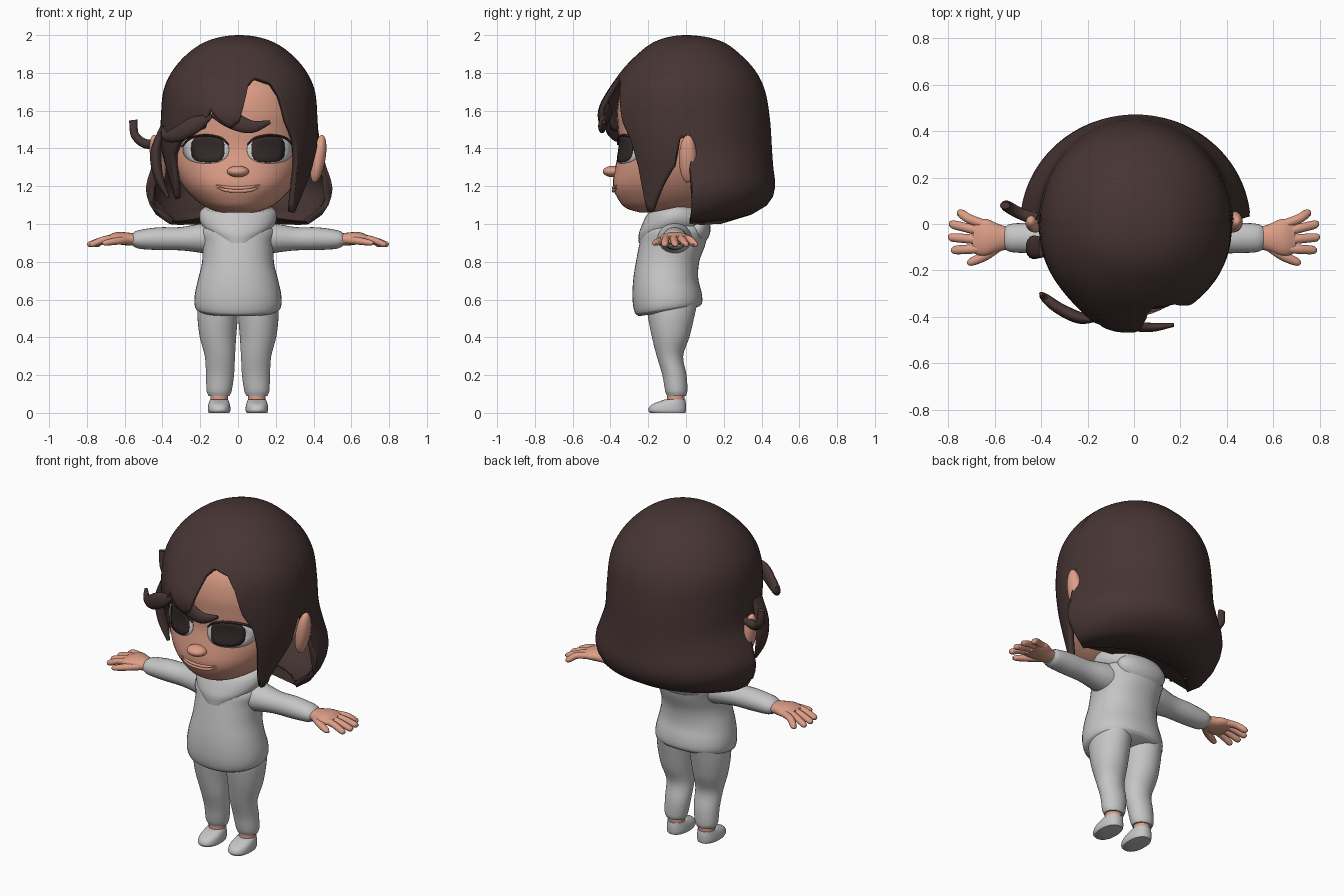
import bpy, bmesh, math
from mathutils import Vector

if "Cube" in bpy.data.objects:
    bpy.data.objects.remove(bpy.data.objects["Cube"])


def mat(name, *rgb):
    m = bpy.data.materials.new(name)
    m.diffuse_color = (*rgb, 1)
    m.use_nodes = True
    m.node_tree.nodes["Principled BSDF"].inputs["Base Color"].default_value = m.diffuse_color
    return m


HAIR = mat("dark brown hair", .062, .036, .034)
SKIN = mat("warm skin", .72, .34, .24)
CLOTH = mat("light grey cloth", .56, .56, .56)
IRIS = mat("dark eye", .034, .022, .022)
WHITE = mat("eye white", .66, .66, .66)


def interp(rows, v):
    """Smooth lookup in rows of (key, values...) sorted by key."""
    n = len(rows)
    v = min(max(v, rows[0][0]), rows[-1][0])
    i = max(k for k in range(n - 1) if rows[k][0] <= v)
    a, b = rows[i], rows[i + 1]
    p, q = rows[max(i - 1, 0)], rows[min(i + 2, n - 1)]
    h = b[0] - a[0]
    t = (v - a[0]) / h
    out = []
    for c in range(1, len(a)):
        m0 = (b[c] - p[c]) / (b[0] - p[0]) * h
        m1 = (q[c] - a[c]) / (q[0] - a[0]) * h
        out.append((2*t**3 - 3*t*t + 1) * a[c] + (t**3 - 2*t*t + t) * m0
                   + (3*t*t - 2*t**3) * b[c] + (t**3 - t*t) * m1)
    return out


def skin_rings(name, rings, material, caps=True, angle=60, closed=True):
    """Join rings of points into a smooth object."""
    bm = bmesh.new()
    vs = [[bm.verts.new(p) for p in r] for r in rings]
    n = len(vs[0])
    for r, s in zip(vs, vs[1:]):
        for j in range(n if closed else n - 1):
            k = (j + 1) % n
            bm.faces.new((r[j], s[j], s[k], r[k]))
    if caps:
        bm.faces.new(vs[0])
        bm.faces.new(vs[-1])
    bmesh.ops.remove_doubles(bm, verts=bm.verts, dist=1e-5)
    if caps:
        bmesh.ops.recalc_face_normals(bm, faces=bm.faces)
    return finish(name, bm, material, angle)


def finish(name, bm, material, angle=60):
    me = bpy.data.meshes.new(name)
    bm.to_mesh(me)
    bm.free()
    me.materials.append(material)
    ob = bpy.data.objects.new(name, me)
    bpy.context.collection.objects.link(ob)
    bpy.ops.object.select_all(action='DESELECT')
    ob.select_set(True)
    bpy.context.view_layer.objects.active = ob
    bpy.ops.object.shade_smooth_by_angle(angle=math.radians(angle))
    return ob


def sgnpow(v, e):
    return math.copysign(abs(v) ** e, v)


def loft(name, rows, material, cx=0, p=2.0, tilt=None, n=40, sub=4):
    """Stack of superellipses; rows are (z, x centre, half width, y front, y back)."""
    zs = [a[0] + (b[0] - a[0]) * k / sub for a, b in zip(rows, rows[1:]) for k in range(sub)]
    rings = []
    for z in zs + [rows[-1][0]]:
        x0, hw, yf, yb = interp(rows, z)
        ring = []
        for j in range(n):
            t = 2 * math.pi * j / n
            y = (yf + yb) / 2 + (yb - yf) / 2 * sgnpow(math.sin(t), 2 / p)
            ring.append((cx * x0 + hw * sgnpow(math.cos(t), 2 / p), y, z + (tilt(y, z) if tilt else 0)))
        rings.append(ring)
    return skin_rings(name, rings, material)


def tube(name, pts, radii, material, hint=(0, 0, 1), sx=1, n=14, sub=5):
    """Tapered tube; radii are (sideways, along hint) for each point."""
    rows = [(i, sx * p[0], p[1], p[2], *r) for i, (p, r) in enumerate(zip(pts, radii))]
    rings = []
    for i in range((len(pts) - 1) * sub + 1):
        v = i / sub
        c = interp(rows, v)
        d = Vector(interp(rows, v + .05)[:3]) - Vector(interp(rows, v - .05)[:3])
        s = d.cross(Vector(hint)).normalized()
        u = s.cross(d).normalized()
        rings.append([Vector(c[:3]) + s * c[3] * math.cos(2 * math.pi * j / n)
                      + u * c[4] * math.sin(2 * math.pi * j / n) for j in range(n)])
    return skin_rings(name, rings, material)


def ball(name, loc, size, material, rot_y=0):
    bm = bmesh.new()
    bmesh.ops.create_uvsphere(bm, u_segments=24, v_segments=16, radius=1)
    ob = finish(name, bm, material)
    ob.location, ob.scale, ob.rotation_euler = loc, size, (0, rot_y, 0)
    return ob


# Head and neck
head = [(1.06, 0, .09, -.24, 0), (1.08, 0, .15, -.31, .1), (1.12, 0, .215, -.352, .2),
        (1.2, 0, .29, -.387, .28), (1.3, 0, .345, -.375, .33), (1.4, 0, .365, -.355, .36),
        (1.5, 0, .37, -.36, .38), (1.6, 0, .37, -.365, .39), (1.72, 0, .34, -.335, .35),
        (1.82, 0, .26, -.25, .27), (1.88, 0, .15, -.15, .16)]
loft("head", head, SKIN, p=2.2)
loft("neck", [(.98, 0, .1, -.17, .02), (1.12, 0, .1, -.17, .04)], SKIN)


def face_y(x, z):
    _, hw, yf, yb = interp(head, z)
    return (yf + yb) / 2 - (yb - yf) / 2 * (1 - abs(x / hw) ** 2.2) ** (1 / 2.2)


# Nose and gently smiling lips
ball("nose", (0, -.388, 1.278), (.058, .052, .03), SKIN)
for nm, dz, r in (("upper_lip", .007, .008), ("lower_lip", -.008, .009)):
    lip = [(x, face_y(x, z) - .001, z + dz) for x, z in
           ((-.115, 1.2), (-.06, 1.187), (0, 1.183), (.06, 1.187), (.115, 1.2))]
    tube(nm, lip, [(.002, .002), (r, r), (r, r), (r, r), (.002, .002)], SKIN)


def eye_plate(name, cx, cz, hx, hz, p, lift, material):
    """Thin patch laid on the face."""
    rings = []
    for f in (0, .35, .7, 1):
        ring = []
        for j in range(32):
            t = 2 * math.pi * j / 32
            x, z = cx + f * hx * sgnpow(math.cos(t), 2 / p), cz + f * hz * sgnpow(math.sin(t), 2 / p)
            ring.append((x, face_y(x, z) - lift, z))
        rings.append(ring)
    ob = skin_rings(name, rings, material, caps=False)
    ob.modifiers.new("thick", 'SOLIDIFY').thickness = .003


for s in (1, -1):
    eye_plate("eye_white", s * .17, 1.395, .122, .074, 2.4, .004, WHITE)
    eye_plate("iris", s * .16, 1.397, .088, .07, 3.2, .008, IRIS)
    lid = [(x, face_y(x, z) - .004, z) for x, z in ((.05, 1.42), (.09, 1.455), (.17, 1.47), (.25, 1.455), (.295, 1.41))]
    tube("upper_lash", lid, [(.008, .004), (.01, .006), (.01, .006), (.01, .006), (.008, .004)], IRIS, sx=s)
    ball("ear", (s * .425, .01, 1.345), (.038, .047, .128), SKIN, s * .17)

# Hair shell: key is sqrt(2 - z); values are half width, front depth, back depth
front = [(0, 0, 0, 0), (.173, .165, .155, .18), (.316, .275, .255, .285), (.447, .36, .345, .375), (.548, .402, .39, .42),
         (.671, .415, .405, .445), (.775, .41, .39, .455), (.866, .38, .375, .46), (.975, .335, .345, .46)]
back = front[:6] + [(.775, .425, .39, .455), (.837, .46, .38, .462), (.894, .495, .37, .472), (.938, .482, .36, .447),
                    (.97, .45, .35, .37), (.99, .41, .34, .25), (1.005, .35, .3, .15)]
# Lower hairline: (angle from front towards +x, height)
edge = [(-180, 1.0), (-150, 1.0), (-120, .995), (-95, 1.0), (-93, 1.2), (-91, 1.43), (-86, 1.45), (-82, 1.3),
        (-72, 1.13), (-66, 1.2), (-60, 1.36), (-50, 1.43), (-38, 1.47), (-24, 1.5), (-18, 1.61), (-13, 1.56),
        (-5, 1.5), (0, 1.54), (3, 1.65), (6, 1.74), (11, 1.78), (24, 1.75), (30, 1.68), (36, 1.54), (44, 1.44),
        (50, 1.3), (55, 1.06), (60, 1.06), (72, 1.2), (82, 1.3), (85, 1.45), (91, 1.46), (93, 1.2), (95, 1.0),
        (120, .995), (150, 1.0), (180, 1.0)]


def hairline(d):
    for (a, za), (b, zb) in zip(edge, edge[1:]):
        if a <= d <= b:
            return za + (zb - za) * (d - a) / (b - a)


def hair_point(d, q):
    z = 2 - q * q
    k = min(max((abs(d) - 82) / 12, 0), 1)
    a, yf, yb = [u + (w - u) * k for u, w in zip(interp(front, q), interp(back, q))]
    bulge = 1 + .16 * math.exp(-((d + 6) / 26) ** 2 - ((z - 1.58) / .14) ** 2)
    c, s = math.cos(math.radians(d)), math.sin(math.radians(d))
    e = 2 / 2.15 if c > 0 else 1
    return (a * sgnpow(s, e) * bulge + .006, -sgnpow(c, e) * (yf if c > 0 else yb) * bulge, z)


rings = [[hair_point(d, math.sqrt(2 - hairline(d)) * i / 40) for d in range(-180, 180, 2)] for i in range(41)]
shell = skin_rings("hair_shell", rings, HAIR, caps=False)
mod = shell.modifiers.new("thickness", 'SOLIDIFY')
mod.thickness, mod.offset = .03, -1

# Underside of the back hair, closing in to the neck
under = []
for f in (.97, .75, .5, .25):
    ring = []
    for d in range(96, 266, 4):
        w = d if d <= 180 else d - 360
        x, y, z = hair_point(w, math.sqrt(2 - hairline(w)))
        ring.append((x * f, .03 + (y - .03) * f, z + .01 + (1.05 - z) * (1 - f)))
    under.append(ring)
skin_rings("hair_underside", under, HAIR, caps=False, closed=False)

# Loose locks
tube("fringe_tip", [(-.12, -.41, 1.61), (-.03, -.435, 1.55), (.07, -.445, 1.515), (.17, -.435, 1.54)],
     [(.015, .05), (.02, .048), (.02, .035), (.008, .01)], HAIR)
tube("fringe_tail", [(-.14, -.41, 1.57), (-.23, -.405, 1.525), (-.32, -.365, 1.475), (-.38, -.32, 1.465), (-.4, -.3, 1.51)],
     [(.005, .01), (.025, .045), (.025, .04), (.02, .025), (.008, .01)], HAIR)
tube("side_lock", [(-.40, -.1, 1.52), (-.435, -.1, 1.38), (-.42, -.11, 1.25), (-.37, -.13, 1.14)],
     [(.045, .01), (.05, .03), (.04, .025), (.01, .008)], HAIR, hint=(1, 0, 0))
tube("curl", [(-.42, .02, 1.43), (-.49, .045, 1.425), (-.545, .075, 1.47), (-.555, .08, 1.55)],
     [(.025, .03), (.025, .025), (.022, .025), (.022, .015)], HAIR, hint=(0, 1, 0))

# Hoodie
loft("hoodie_body", [(.51, 0, .2, -.25, .07), (.53, 0, .225, -.27, .085), (.6, 0, .23, -.283, .083),
                     (.7, 0, .212, -.28, .065), (.8, 0, .19, -.265, .07), (.9, 0, .19, -.245, .105),
                     (.97, 0, .2, -.225, .11), (1.03, 0, .13, -.19, .07)],
     CLOTH, p=2.2, tilt=lambda y, z: max(0, .75 - z) / .24 * .16 * (y + .26))
loft("hoodie_collar", [(.94, 0, .13, -.25, .11), (.99, 0, .185, -.25, .125), (1.03, 0, .205, -.235, .115),
                       (1.07, 0, .2, -.215, .09), (1.09, 0, .18, -.2, .06)], CLOTH,
     tilt=lambda y, z: -.04 * max(0, (-.05 - y) / .19))
ball("hood", (0, .06, .975), (.16, .07, .085), CLOTH)

for s in (1, -1):
    # Sleeve and hand
    tube("sleeve", [(.06, -.06, .92), (.18, -.06, .925), (.3, -.06, .922), (.42, -.06, .922), (.52, -.06, .918), (.555, -.06, .915)],
         [(.1, .09), (.09, .08), (.068, .062), (.066, .06), (.062, .05), (.05, .036)], CLOTH, sx=s, n=24)
    tube("palm", [(.53, -.06, .915), (.58, -.06, .92), (.64, -.058, .925), (.69, -.055, .918)],
         [(.045, .03), (.058, .034), (.08, .032), (.07, .02)], SKIN, sx=s, n=20)
    for y0, y1, x1 in ((.0, .045, .76), (-.035, -.003, .793), (-.07, -.058, .797), (-.105, -.112, .785)):
        tube("finger", [(.65, y0, .925), (.71, (y0 + y1) / 2, .917), (x1 - .015, y1, .893), (x1, y1, .887)],
             [(.02, .019), (.02, .018), (.018, .016), (.009, .008)], SKIN, sx=s)
    tube("thumb", [(.58, -.09, .915), (.64, -.135, .91), (.7, -.163, .9), (.718, -.166, .897)],
         [(.025, .022), (.022, .02), (.017, .015), (.007, .007)], SKIN, sx=s)
    # Trouser leg, ankle and shoe
    loft("trouser_leg", [(.09, .1, .056, -.1, 0), (.115, .1, .066, -.11, .007), (.2, .095, .074, -.125, .003),
                         (.3, .096, .08, -.155, -.015), (.4, .106, .096, -.18, .018), (.5, .108, .106, -.2, .042),
                         (.58, .106, .106, -.21, .06)], CLOTH, cx=s)
    loft("ankle", [(.04, .1, .046, -.1, -.008), (.11, .1, .046, -.1, -.008)], SKIN, cx=s)
    loft("shoe", [(0, .1, .055, -.19, -.003), (.015, .1, .06, -.2, 0), (.045, .1, .057, -.18, 0),
                  (.07, .1, .048, -.115, -.004)], CLOTH, cx=s, p=2.3)
